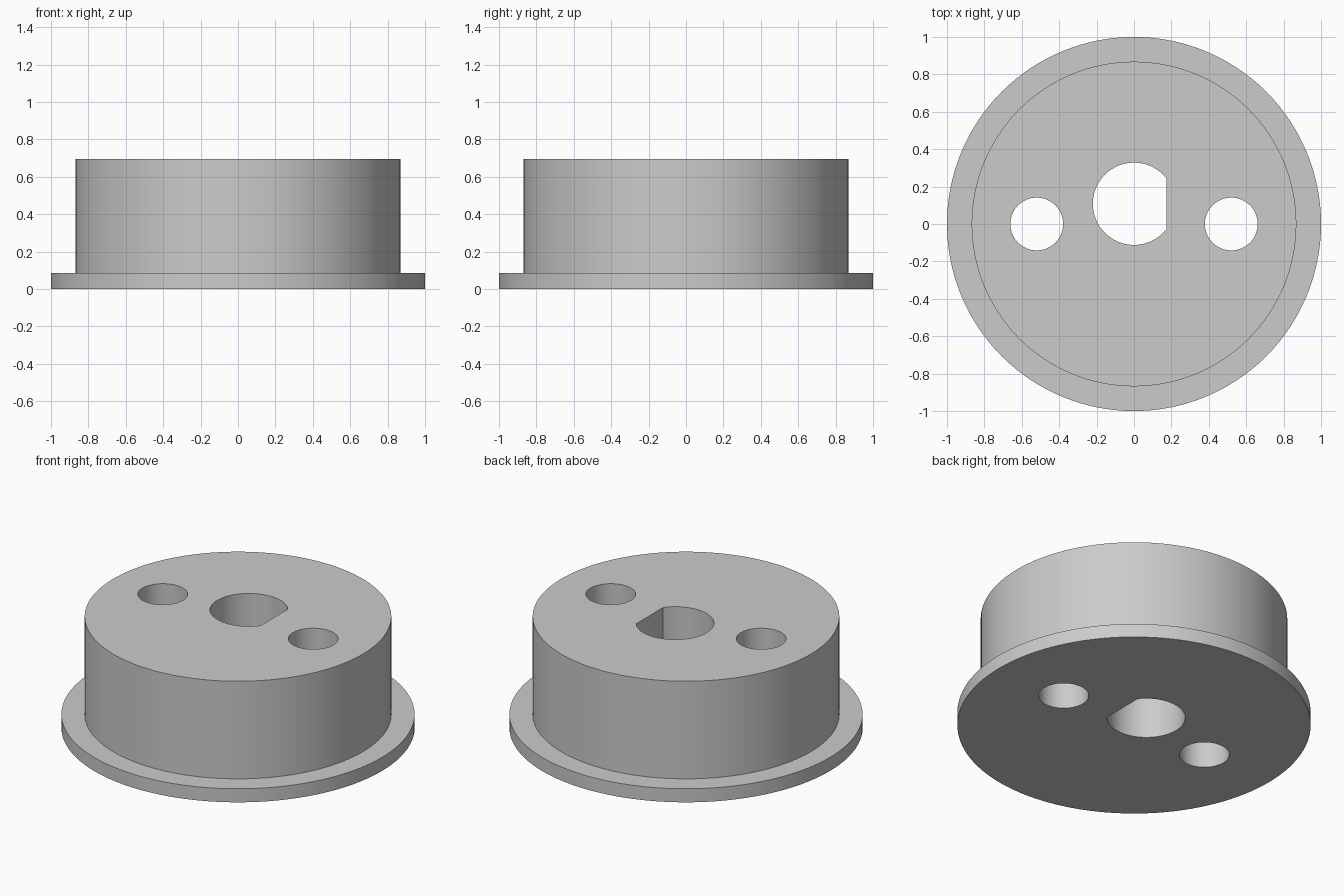
import bpy
import bmesh
import math

SEGMENTS = 128

cube = bpy.data.objects.get("Cube")
if cube:
    bpy.data.objects.remove(cube, do_unlink=True)

grey = bpy.data.materials.new("light grey")
grey.use_nodes = True
grey.diffuse_color = (0.6, 0.6, 0.6, 1)
grey.node_tree.nodes["Principled BSDF"].inputs["Base Color"].default_value = grey.diffuse_color


def finish(name, bm):
    bmesh.ops.recalc_face_normals(bm, faces=bm.faces[:])
    mesh = bpy.data.meshes.new(name)
    bm.to_mesh(mesh)
    bm.free()
    mesh.materials.append(grey)
    obj = bpy.data.objects.new(name, mesh)
    bpy.context.collection.objects.link(obj)
    return obj


def stepped_disc(name, profile):
    """Stack circles of (radius, height) into one capped solid."""
    bm = bmesh.new()
    rings = []
    for radius, z in profile:
        rings.append([bm.verts.new((radius * math.cos(a), radius * math.sin(a), z))
                      for a in (math.tau * i / SEGMENTS for i in range(SEGMENTS))])
    for low, high in zip(rings, rings[1:]):
        for i in range(SEGMENTS):
            j = (i + 1) % SEGMENTS
            bm.faces.new((low[i], low[j], high[j], high[i]))
    bm.faces.new(rings[0])
    bm.faces.new(rings[-1])
    return finish(name, bm)


def hole_cutter(name, x, y, radius, flat_x=None):
    """Tall cylinder, optionally sliced to a flat on its +x side."""
    bm = bmesh.new()
    bmesh.ops.create_cone(bm, cap_ends=True, segments=SEGMENTS,
                          radius1=radius, radius2=radius, depth=3)
    bmesh.ops.translate(bm, verts=bm.verts[:], vec=(x, y, 0))
    if flat_x is not None:
        bmesh.ops.bisect_plane(bm, geom=bm.verts[:] + bm.edges[:] + bm.faces[:],
                               plane_co=(flat_x, 0, 0), plane_no=(1, 0, 0),
                               clear_outer=True)
        bmesh.ops.holes_fill(bm, edges=[e for e in bm.edges if e.is_boundary])
    return finish(name, bm)


# Flange and hub in one turned solid
hub = stepped_disc("flanged_hub", [(1, 0), (1, 0.085), (0.868, 0.085), (0.868, 0.695)])

# D-shaped shaft bore and two bolt holes, all right through
cutters = [hole_cutter("shaft_bore_cutter", 0, 0.108, 0.22, 0.175)]
for side, sign in (("left", 1), ("right", -1)):
    cutters.append(hole_cutter(side + "_bolt_hole_cutter", sign * 0.52, 0, 0.141))

bpy.ops.object.select_all(action="DESELECT")
hub.select_set(True)
bpy.context.view_layer.objects.active = hub
for cutter in cutters:
    cutter.hide_render = True
    cut = hub.modifiers.new(cutter.name, "BOOLEAN")
    cut.operation = "DIFFERENCE"
    cut.solver = "EXACT"
    cut.object = cutter
    bpy.ops.object.modifier_apply(modifier=cut.name)
    bpy.data.objects.remove(cutter, do_unlink=True)

bpy.ops.object.shade_smooth_by_angle(angle=math.radians(30))
